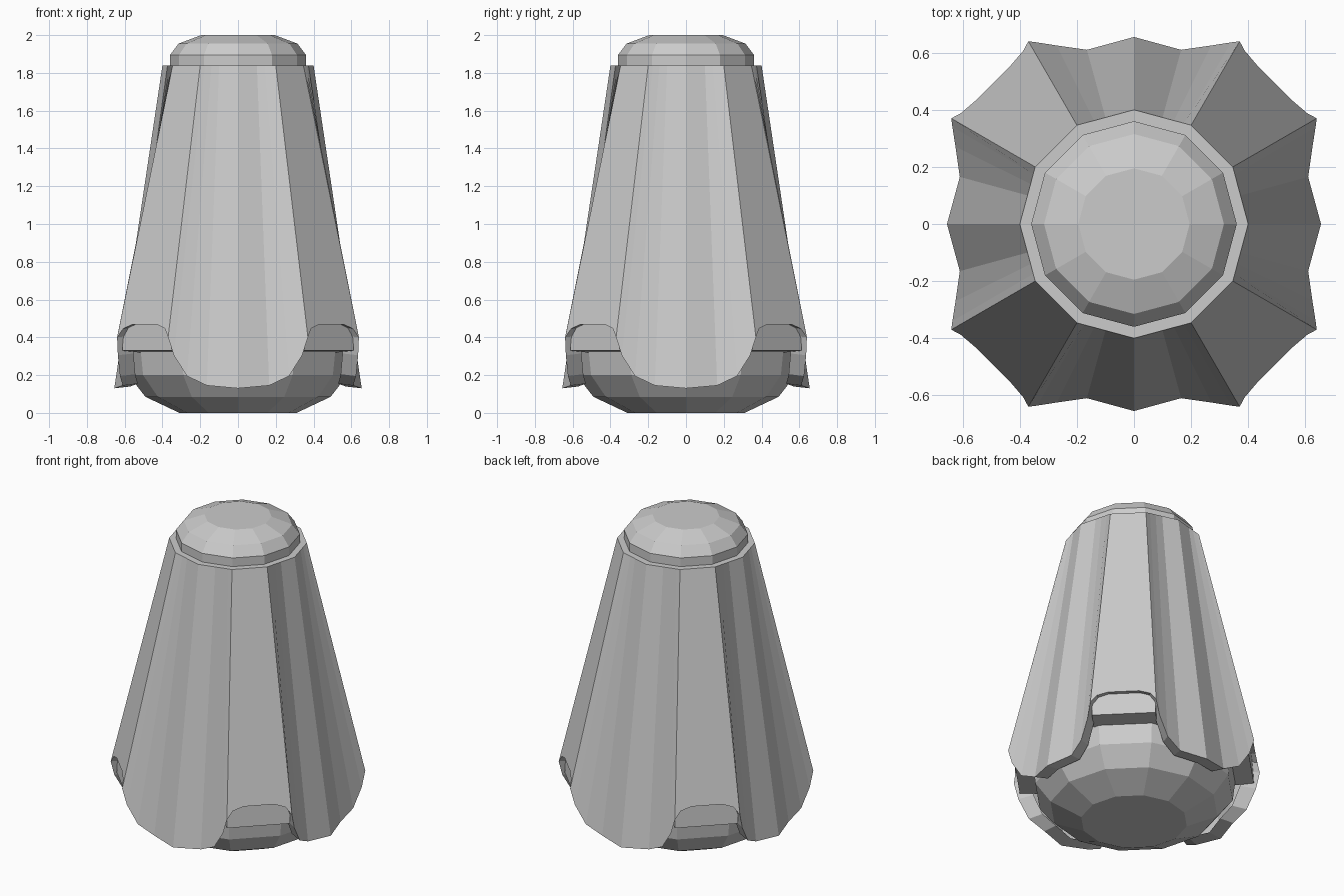
import bpy, bmesh, math
from mathutils import Vector, Matrix

if "Cube" in bpy.data.objects:
    bpy.data.objects.remove(bpy.data.objects["Cube"])

def finish(name, bm):
    bmesh.ops.remove_doubles(bm, verts=bm.verts, dist=0.0005)
    bmesh.ops.recalc_face_normals(bm, faces=bm.faces)
    me = bpy.data.meshes.new(name)
    bm.to_mesh(me)
    bm.free()
    ob = bpy.data.objects.new(name, me)
    bpy.context.collection.objects.link(ob)
    return ob

def lathe(name, profile, sides=12):
    """Faceted turned part from (radius, z) pairs, capped at both ends."""
    bm = bmesh.new()
    rings = [[bm.verts.new((r * math.cos(2 * math.pi * i / sides),
                            r * math.sin(2 * math.pi * i / sides), z))
              for i in range(sides)] for r, z in profile]
    for a, b in zip(rings, rings[1:]):
        for i in range(sides):
            j = (i + 1) % sides
            bm.faces.new((a[i], a[j], b[j], b[i]))
    bm.faces.new(rings[0])
    bm.faces.new(rings[-1])
    return finish(name, bm)

# Rounded base and top cap
lathe("base_body", [(0.31, 0), (0.49, 0.085), (0.58, 0.2), (0.595, 0.33), (0.57, 0.45)])
lathe("top_cap", [(0.36, 1.83), (0.36, 1.895), (0.315, 1.955), (0.195, 2.0)])

# Fluted outer shell: four hanging flaps and four flat arched corner panels
half = [((0, .4), (0, .655, .13)), ((.1, .373), (.165, .61, .145)),
        ((.14, .362), (.27, .625, .195)), ((.175, .353), (.34, .636, .305)),
        ((.2, .346), (.37, .64, .40))]
flap = [((-t[0], t[1]), (-p[0], p[1], p[2])) for t, p in half[:0:-1]] + half

def corner_point(t, d, z):
    s = math.sqrt(0.5)
    return Vector(((d - t) * s, (d + t) * s, z))

arch = [corner_point(t, .714 - (z - .40) * .228, z)
        for t, z in ((.155, .447), (.09, .469), (-.09, .469), (-.155, .447))]

bm = bmesh.new()
top_ring = []
for k in range(4):
    rot = Matrix.Rotation(-k * math.pi / 2, 4, 'Z')
    nxt = Matrix.Rotation(-(k + 1) * math.pi / 2, 4, 'Z')
    new = lambda m, p: bm.verts.new(m @ Vector(p))
    tops = [new(rot, (*t, 1.84)) for t, p in flap]
    lows = [new(rot, p) for t, p in flap]
    for i in range(len(flap) - 1):
        bm.faces.new((tops[i], tops[i + 1], lows[i + 1], lows[i]))
    # flat corner panel with its arched lower edge
    arch_v = [new(rot, p) for p in arch]
    next_top = new(nxt, (*flap[0][0], 1.84))
    next_low = new(nxt, flap[0][1])
    bm.faces.new([tops[-1], next_top, next_low] + arch_v[::-1] + [lows[-1]])
    # thick rim turning inward to the base
    rim = lows + arch_v + [next_low]
    inner = [bm.verts.new((v.co.x * .87, v.co.y * .87, v.co.z + .01)) for v in rim]
    for i in range(len(rim) - 1):
        bm.faces.new((rim[i], rim[i + 1], inner[i + 1], inner[i]))
    top_ring += tops
bm.faces.new(top_ring)
finish("fluted_shell", bm)

# Recessed block under each corner arch
for k in range(4):
    bm = bmesh.new()
    section = ((.68, .33), (.672, .47), (.5, .47), (.5, .315))
    ends = [[bm.verts.new(corner_point(t, d, z)) for d, z in section] for t in (-.185, .185)]
    for i in range(4):
        j = (i + 1) % 4
        bm.faces.new((ends[0][i], ends[0][j], ends[1][j], ends[1][i]))
    bm.faces.new(ends[0])
    bm.faces.new(ends[1])
    bmesh.ops.rotate(bm, verts=bm.verts, cent=(0, 0, 0),
                     matrix=Matrix.Rotation(k * math.pi / 2, 3, 'Z'))
    finish(f"corner_block_{k + 1}", bm)
